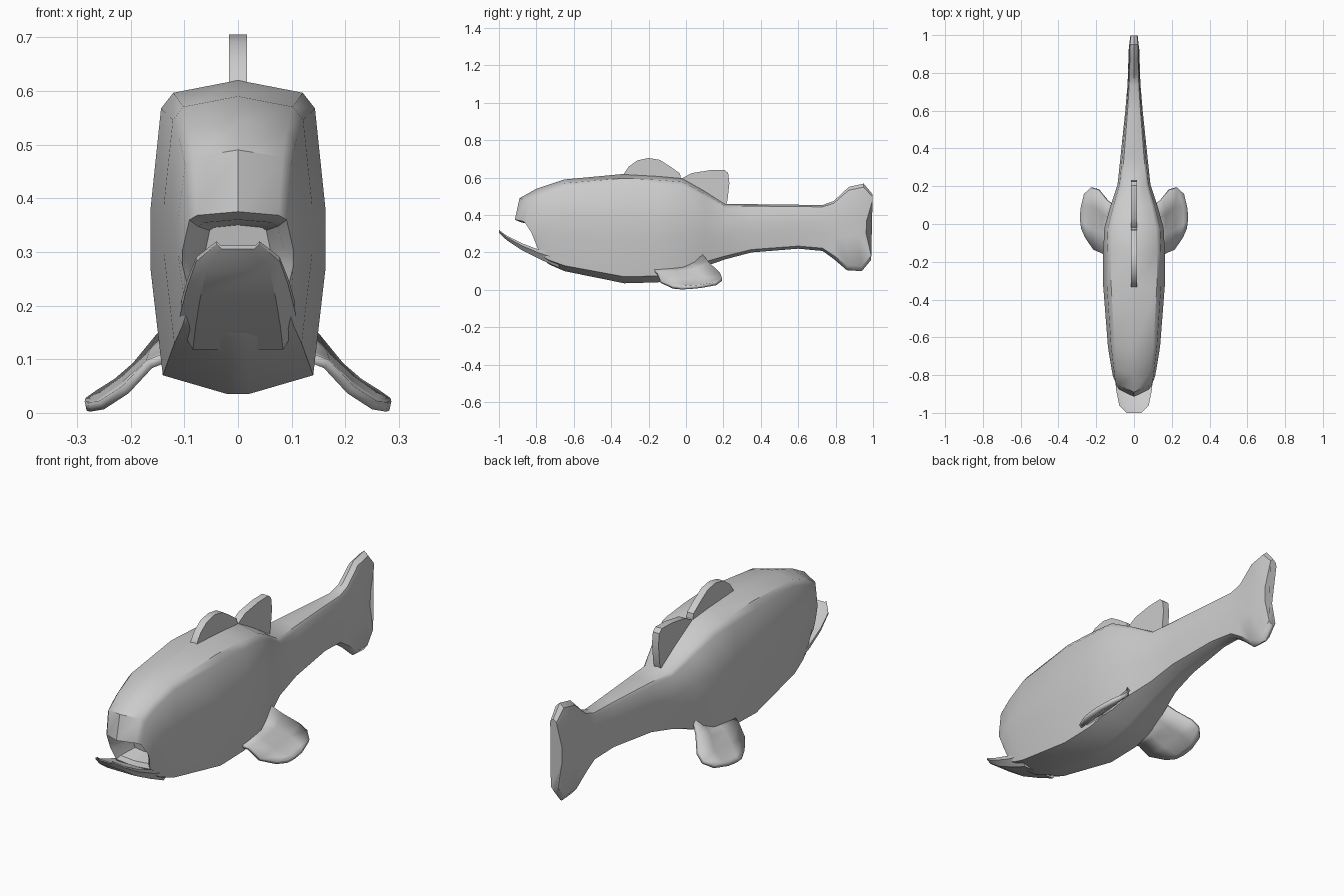
import bpy, bmesh
from mathutils import Vector


def finish(name, bm, angle=0.6):
    bmesh.ops.recalc_face_normals(bm, faces=bm.faces)
    me = bpy.data.meshes.new(name)
    bm.to_mesh(me)
    bm.free()
    ob = bpy.data.objects.new(name, me)
    bpy.context.collection.objects.link(ob)
    bpy.ops.object.select_all(action='DESELECT')
    ob.select_set(True)
    bpy.context.view_layer.objects.active = ob
    bpy.ops.object.shade_smooth_by_angle(angle=angle)
    return ob


def loft(name, rings, angle=0.6):
    """Skin closed rings of equal size and cap both ends."""
    bm = bmesh.new()
    vs = [[bm.verts.new(p) for p in r] for r in rings]
    n = len(vs[0])
    for a, b in zip(vs, vs[1:]):
        for i in range(n):
            j = (i + 1) % n
            bm.faces.new((a[i], a[j], b[j], b[i]))
    bm.faces.new(vs[0])
    bm.faces.new(vs[-1])
    return finish(name, bm, angle)


# cross-section: (fraction of half width, fraction of height from the top)
SECTION = [(0, 0), (.74, .04), (.88, .09), (1, .41), (1, .6), (.86, .94), (.12, 1)]
SECTION += [(-x, t) for x, t in reversed(SECTION[1:])]


def station(yt, zt, yb, zb, w, bow=0, mid=0):
    return [(x * w,
             yt + (yb - yt) * t + bow * x * x * (1 - t) + mid * (.3 < t < .7),
             zt + (zb - zt) * t) for x, t in SECTION]


# body: mouth cavity, snout, trunk, tail stalk and tail fin in one skin
body = [station(*s) for s in [
    (-.72, .35, -.70, .24, .06),
    (-.88, .36, -.775, .225, .085, .05),
    (-.915, .375, -.785, .205, .103, .06),
    (-.89, .49, -.77, .165, .112, .06),
    (-.80, .54, -.73, .135, .122, .04),
    (-.65, .59, -.65, .10, .138),
    (-.33, .62, -.33, .035, .163),
    (-.15, .61, -.15, .04, .163),
    (-.02, .598, -.02, .075, .157),
    (.10, .53, .10, .125, .123),
    (.21, .46, .21, .163, .087),
    (.35, .458, .35, .20, .072),
    (.60, .455, .60, .22, .046),
    (.73, .453, .73, .208, .035),
    (.79, .475, .79, .165, .032),
    (.87, .55, .86, .105, .03),
    (.95, .568, .94, .10, .028, 0, -.02),
    (.998, .51, .99, .16, .022, 0, -.03)]]
loft("body", body, 0.7)

# lower jaw: thin scoop
jaw = []
for y, top, bot, w in [(-1, .32, .305, .04), (-.96, .29, .267, .078), (-.88, .25, .213, .094),
                       (-.78, .212, .163, .105), (-.68, .19, .118, .112)]:
    jaw.append([(-w, y, top), (-w * .8, y, top - .008), (w * .8, y, top - .008), (w, y, top),
                (w, y, top - .35 * (top - bot)), (w * .75, y, bot), (-w * .75, y, bot),
                (-w, y, top - .35 * (top - bot))])
loft("lower_jaw", jaw, 0.5)


# upright fins: flat outlines in y, z
def back_fin(name, outline, h=.017):
    loft(name, [[(x, y, z) for y, z in outline] for x in (-h, h)])


back_fin("front_back_fin", [(-.34, .60), (-.33, .625), (-.305, .66), (-.26, .692), (-.2, .705),
                            (-.14, .695), (-.085, .66), (-.032, .622), (-.025, .58)])
back_fin("rear_back_fin", [(-.03, .58), (-.02, .597), (.03, .624), (.13, .64), (.205, .642),
                           (.225, .625), (.232, .57), (.222, .48), (.21, .445), (.1, .48)])

# paired side fins: curved sheet from root to tip, thickened
ROWS = [[(.115, -.18, .11), (.11, -.05, .12), (.11, .03, .14), (.10, .085, .19)],
        [(.165, -.155, .09), (.165, -.05, .092), (.16, .05, .105), (.145, .125, .14)],
        [(.21, -.135, .042), (.21, -.03, .05), (.207, .09, .062), (.19, .182, .085)],
        [(.255, -.07, .013), (.26, .0, .015), (.258, .10, .025), (.225, .193, .055)],
        [(.278, -.025, .01), (.284, .02, .012), (.282, .08, .018), (.262, .16, .032)]]
for name, s in (("right_side_fin", 1), ("left_side_fin", -1)):
    bm = bmesh.new()
    g = [[bm.verts.new(Vector((x * s, y, z + .001))) for x, y, z in r] for r in ROWS]
    for a, b in zip(g, g[1:]):
        for i in range(3):
            bm.faces.new((a[i], a[i + 1], b[i + 1], b[i]))
    fin = finish(name, bm)
    m = fin.modifiers.new("thickness", 'SOLIDIFY')
    m.thickness = .018
    m.offset = 0
